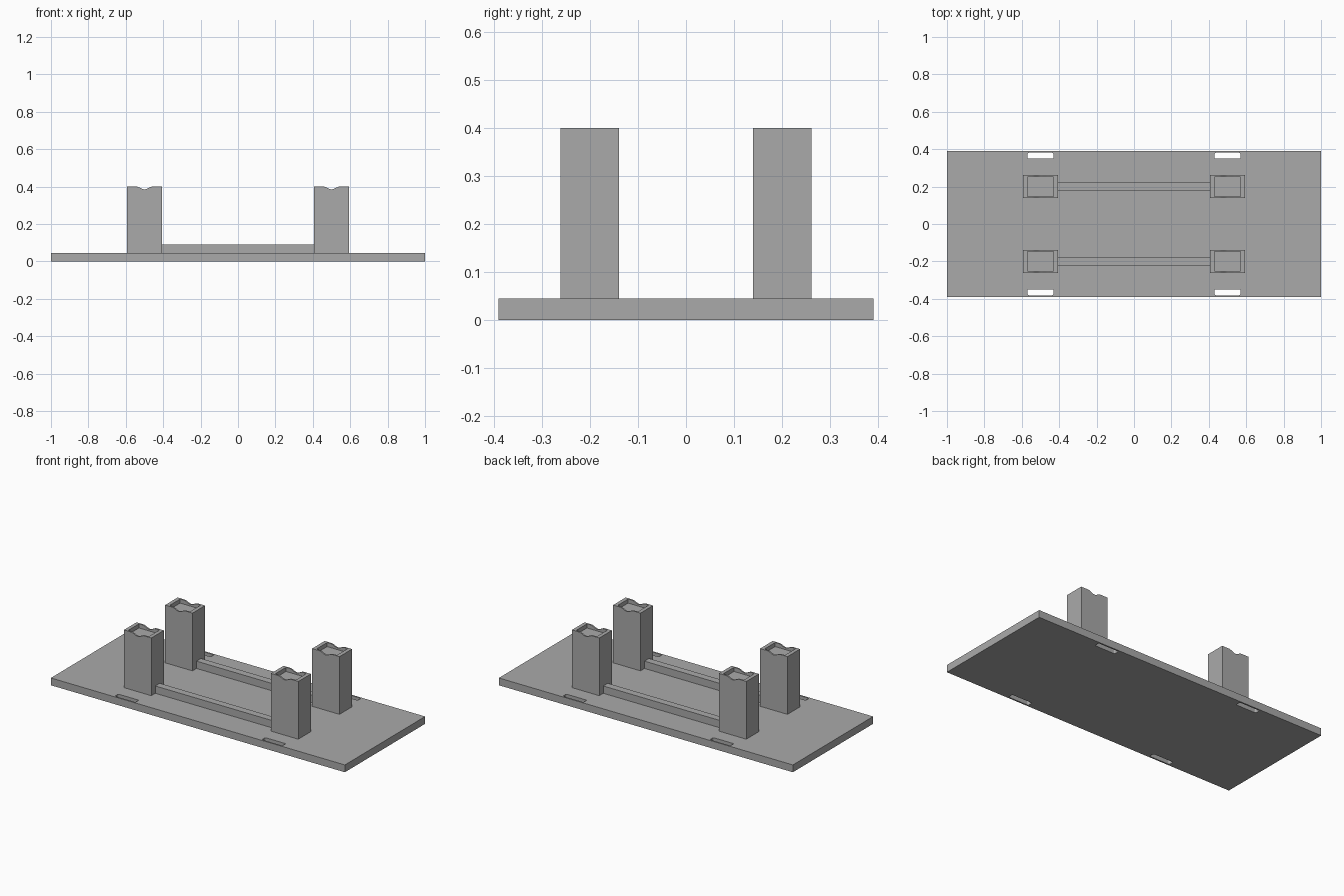
import bpy
import bmesh
import math

cube = bpy.data.objects.get("Cube")
if cube:
    bpy.data.objects.remove(cube, do_unlink=True)

# Single grey material
grey = bpy.data.materials.new("plain grey")
grey.use_nodes = True
colour = (0.4, 0.4, 0.4, 1)
grey.diffuse_color = colour
grey.node_tree.nodes["Principled BSDF"].inputs["Base Color"].default_value = colour


def prism(name, outline, vector):
    """Extrude a flat outline of 3D points along a vector."""
    bm = bmesh.new()
    face = bm.faces.new([bm.verts.new(p) for p in outline])
    moved = bmesh.ops.extrude_face_region(bm, geom=[face])["geom"]
    verts = [g for g in moved if isinstance(g, bmesh.types.BMVert)]
    bmesh.ops.translate(bm, verts=verts, vec=vector)
    bmesh.ops.recalc_face_normals(bm, faces=bm.faces)
    mesh = bpy.data.meshes.new(name)
    bm.to_mesh(mesh)
    bm.free()
    mesh.materials.append(grey)
    obj = bpy.data.objects.new(name, mesh)
    bpy.context.collection.objects.link(obj)
    return obj


def box(name, x0, x1, y0, y1, z0, z1):
    outline = [(x0, y0, z0), (x1, y0, z0), (x1, y1, z0), (x0, y1, z0)]
    return prism(name, outline, (0, 0, z1 - z0))


def cut(target, cutters):
    """Subtract the cutters, keep the result and drop the cutters."""
    for cutter in cutters:
        cutter.hide_render = True
        mod = target.modifiers.new("cut", "BOOLEAN")
        mod.operation = "DIFFERENCE"
        mod.solver = "EXACT"
        mod.object = cutter
    graph = bpy.context.evaluated_depsgraph_get()
    result = bpy.data.meshes.new_from_object(target.evaluated_get(graph))
    target.modifiers.clear()
    target.data = result
    for cutter in cutters:
        bpy.data.objects.remove(cutter, do_unlink=True)


def slot_cutter(cx, cy, hx=0.07, hy=0.016, r=0.008):
    """Rounded rectangle through the plate."""
    outline = []
    for i, (sx, sy) in enumerate([(1, 1), (-1, 1), (-1, -1), (1, -1)]):
        for k in range(5):
            a = math.pi / 2 * (i + k / 4)
            outline.append((cx + sx * (hx - r) + r * math.cos(a),
                            cy + sy * (hy - r) + r * math.sin(a), -0.1))
    return prism("slot_cutter", outline, (0, 0, 0.3))


PLATE, TOP = 0.045, 0.4
corners = [(x, y) for x in (-1, 1) for y in (-1, 1)]

# Base plate with four slots
plate = box("base_plate", -1, 1, -0.39, 0.39, 0, PLATE)
cut(plate, [slot_cutter(0.5 * x, 0.365 * y) for x, y in corners])

# Posts with a shallow pocket and a curved saddle dip in the top
for sx, sy in corners:
    cx, cy = 0.5 * sx, 0.2 * sy
    name = ("back" if sy > 0 else "front") + ("_left" if sx > 0 else "_right") + "_post"
    post = box(name, cx - 0.093, cx + 0.093, cy - 0.061, cy + 0.061, PLATE, TOP)
    pocket = box("pocket_cutter", cx - 0.07, cx + 0.07, cy - 0.052, cy + 0.052, TOP - 0.025, TOP + 0.1)
    steps = 16
    dip = [(cx + 0.045 * (2 * i / steps - 1), cy - 0.1,
            TOP - 0.0075 * (1 - math.cos(2 * math.pi * i / steps))) for i in range(steps + 1)]
    dip += [(cx + 0.045, cy - 0.1, TOP + 0.1), (cx - 0.045, cy - 0.1, TOP + 0.1)]
    cut(post, [pocket, prism("dip_cutter", dip, (0, 0.2, 0))])

# Rails joining the posts
for sy, name in ((-1, "front_rail"), (1, "back_rail")):
    box(name, -0.407, 0.407, 0.2 * sy - 0.022, 0.2 * sy + 0.022, PLATE, 0.09)
